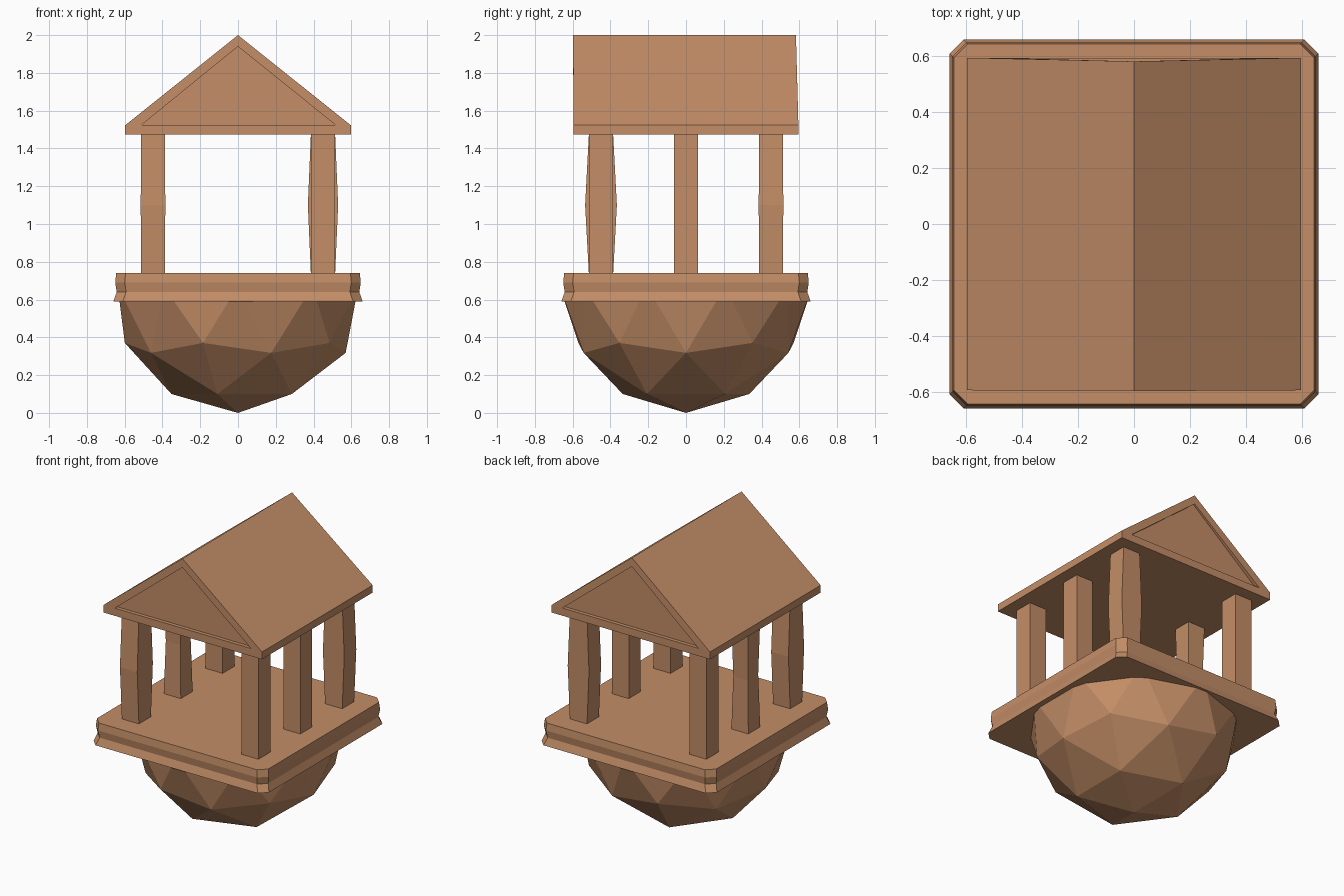
import bpy, bmesh

if "Cube" in bpy.data.objects:
    bpy.data.objects.remove(bpy.data.objects["Cube"])

clay = bpy.data.materials.new("warm clay")
clay.diffuse_color = (0.55, 0.27, 0.135, 1)
clay.use_nodes = True
clay.node_tree.nodes["Principled BSDF"].inputs["Base Color"].default_value = clay.diffuse_color


def finish(bm, name):
    bmesh.ops.recalc_face_normals(bm, faces=bm.faces)
    me = bpy.data.meshes.new(name)
    bm.to_mesh(me)
    bm.free()
    me.materials.append(clay)
    ob = bpy.data.objects.new(name, me)
    bpy.context.collection.objects.link(ob)
    return ob


def loft(name, rings):
    """Skin a stack of equal-length rings and cap both ends."""
    bm = bmesh.new()
    loops = [[bm.verts.new(p) for p in r] for r in rings]
    n = len(loops[0])
    for a, b in zip(loops, loops[1:]):
        for i in range(n):
            j = (i + 1) % n
            bm.faces.new((a[i], a[j], b[j], b[i]))
    bm.faces.new(loops[0])
    bm.faces.new(loops[-1])
    return finish(bm, name)


# Faceted rock bowl: lower part of an icosphere
bm = bmesh.new()
bmesh.ops.create_icosphere(bm, subdivisions=2, radius=0.67)
bmesh.ops.translate(bm, verts=bm.verts, vec=(0, 0, 0.67))
bmesh.ops.bisect_plane(bm, geom=bm.verts[:] + bm.edges[:] + bm.faces[:],
                       plane_co=(0, 0, 0.61), plane_no=(0, 0, 1), clear_outer=True)
bmesh.ops.holes_fill(bm, edges=[e for e in bm.edges if e.is_boundary], sides=0)
finish(bm, "rock_base")


# Floor slab with clipped corners and a flared lower lip
def clipped_square(h, z, c=0.05):
    k = h - c
    return [(k, -h, z), (h, -k, z), (h, k, z), (k, h, z),
            (-k, h, z), (-h, k, z), (-h, -k, z), (-k, -h, z)]


loft("floor_slab", [clipped_square(h, z) for h, z in
                    ((0.66, 0.59), (0.642, 0.64), (0.65, 0.69), (0.645, 0.74))])


# Six square columns, a few of them slightly uneven at mid height
def box_ring(x, y, hx, hy, z):
    return [(x - hx, y - hy, z), (x + hx, y - hy, z), (x + hx, y + hy, z), (x - hx, y + hy, z)]


uneven = {(-1, -1): (0.065, 0.084), (1, 1): (0.08, 0.065), (-1, 0): (0.055, 0.055)}
for sx, side in ((-1, "left"), (1, "right")):
    for sy, place in ((-1, "front"), (0, "middle"), (1, "back")):
        mx, my = uneven.get((sx, sy), (0.064, 0.064))
        x, y = sx * 0.45, sy * 0.45
        loft(f"{place}_{side}_column", [box_ring(x, y, 0.064, 0.064, 0.73),
                                        box_ring(x, y, mx, my, 1.1),
                                        box_ring(x, y, 0.064, 0.064, 1.48)])

# Pitched roof with a recessed triangle in each gable
bm = bmesh.new()
outline = [(-0.597, 1.473), (0.597, 1.473), (0.597, 1.523), (0, 2.0), (-0.597, 1.523)]
recess = [(-0.51, 1.525), (0.515, 1.525), (0, 1.94)]
ends = []
for s in (-1, 1):
    ridge_y = 0.598 if s < 0 else 0.582
    o = [bm.verts.new((x, s * (ridge_y if z > 1.9 else 0.595), z)) for x, z in outline]
    i = [bm.verts.new((x, s * (ridge_y if z > 1.9 else 0.595), z)) for x, z in recess]
    d = [bm.verts.new((x, s * 0.57, z)) for x, z in recess]
    for f in ((o[0], o[1], i[1], i[0]), (o[1], o[2], i[1]), (o[2], o[3], i[2], i[1]),
              (o[3], o[4], i[0], i[2]), (o[4], o[0], i[0]), d):
        bm.faces.new(f)
    for k in range(3):
        m = (k + 1) % 3
        bm.faces.new((i[k], i[m], d[m], d[k]))
    ends.append(o)
for k in range(5):
    m = (k + 1) % 5
    bm.faces.new((ends[0][k], ends[0][m], ends[1][m], ends[1][k]))
finish(bm, "gable_roof")
